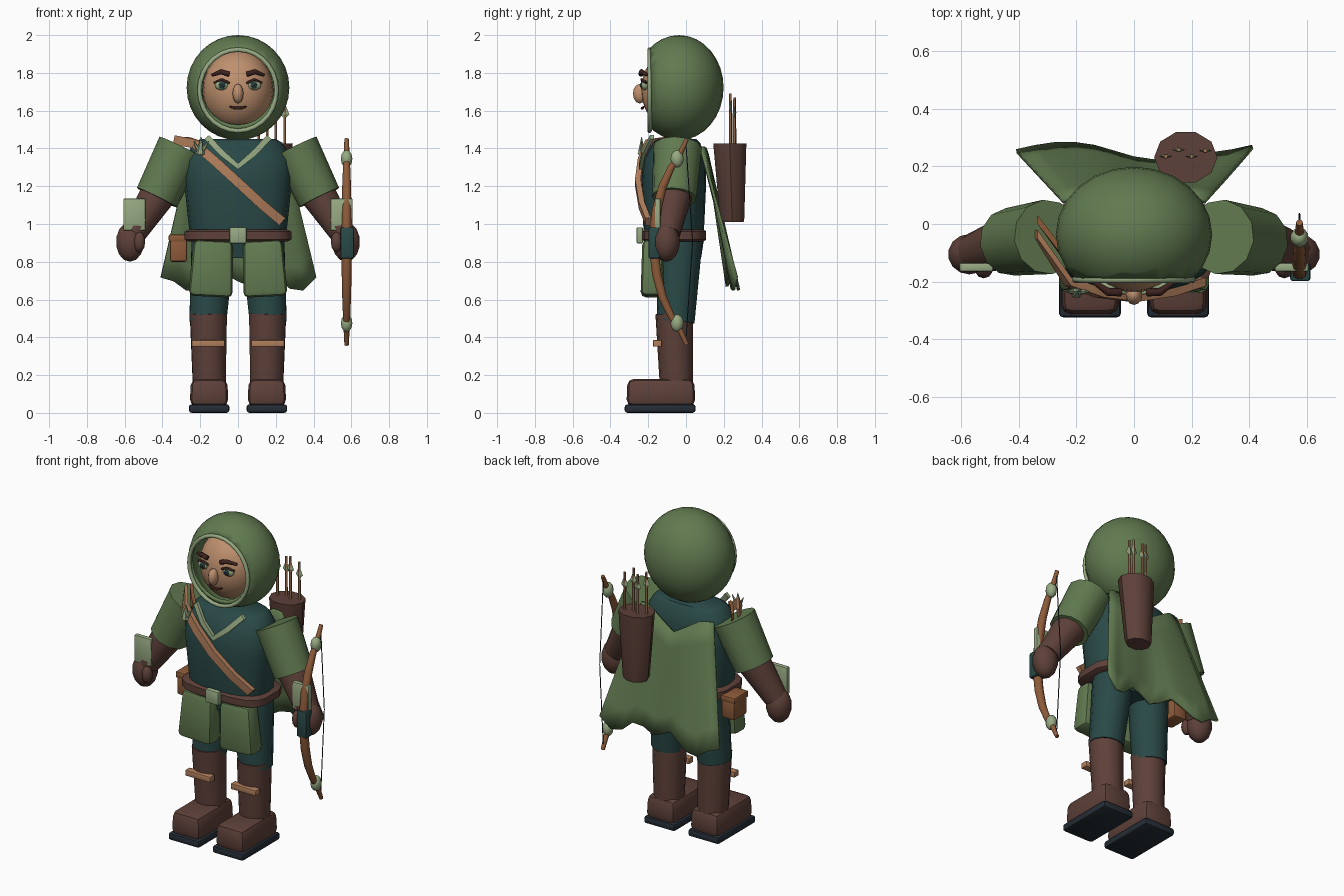
import bpy, bmesh, math
from mathutils import Vector, Matrix

if "Cube" in bpy.data.objects:
    bpy.data.objects.remove(bpy.data.objects["Cube"])


def mat(name, r, g, b):
    m = bpy.data.materials.new(name)
    m.diffuse_color = (r, g, b, 1)
    m.use_nodes = True
    m.node_tree.nodes["Principled BSDF"].inputs["Base Color"].default_value = m.diffuse_color
    return m


GREEN = mat("moss_green", .12, .195, .08)
TEAL = mat("deep_teal", .022, .066, .062)
BROWN = mat("dark_leather", .112, .052, .041)
SKIN = mat("skin", .52, .28, .155)
TAN = mat("tan_strap", .44, .21, .105)
WOOD = mat("warm_wood", .27, .105, .042)
SAGE = mat("pale_sage", .31, .40, .225)
NAVY = mat("sole_navy", .018, .026, .036)
DARK = mat("brow_brown", .045, .016, .013)


def link(name, mesh, m, angle=35):
    mesh.name = name
    mesh.materials.clear()
    mesh.materials.append(m)
    o = bpy.data.objects.new(name, mesh)
    bpy.context.collection.objects.link(o)
    bpy.ops.object.select_all(action='DESELECT')
    o.select_set(True)
    bpy.context.view_layer.objects.active = o
    if angle:
        bpy.ops.object.shade_smooth_by_angle(angle=math.radians(angle))
    return o


def finish(name, bm, m, angle=35):
    bmesh.ops.recalc_face_normals(bm, faces=bm.faces[:])
    me = bpy.data.meshes.new(name)
    bm.to_mesh(me)
    bm.free()
    return link(name, me, m, angle)


def ball(name, c, r, m, seg=16):
    bm = bmesh.new()
    bmesh.ops.create_uvsphere(bm, u_segments=seg, v_segments=max(6, seg // 2), radius=1)
    bmesh.ops.transform(bm, matrix=Matrix.Translation(c) @ Matrix.Diagonal((*r, 1)), verts=bm.verts)
    return finish(name, bm, m, 60)


def limb(name, a, b, r0, r1, m, seg=12):
    """Tapered cylinder from a to b."""
    a, b = Vector(a), Vector(b)
    bm = bmesh.new()
    bmesh.ops.create_cone(bm, cap_ends=True, segments=seg, radius1=r0, radius2=r1, depth=(b - a).length)
    rot = (b - a).to_track_quat('Z', 'Y').to_matrix().to_4x4()
    bmesh.ops.transform(bm, matrix=Matrix.Translation((a + b) / 2) @ rot, verts=bm.verts)
    return finish(name, bm, m, 40)


def box(name, c, size, m, bevel=.01, rot=0, top=1, depth_top=1):
    """Bevelled box, optionally narrowed at the top and rolled about y."""
    bm = bmesh.new()
    bmesh.ops.create_cube(bm, size=1)
    for v in bm.verts:
        if v.co.z > 0:
            v.co.x *= top
            v.co.y *= depth_top
        v.co = Vector(v.co[i] * size[i] for i in range(3))
    bmesh.ops.bevel(bm, geom=bm.edges[:], offset=bevel, segments=2, affect='EDGES', profile=.5)
    bmesh.ops.transform(bm, matrix=Matrix.Translation(c) @ Matrix.Rotation(rot, 4, 'Y'), verts=bm.verts)
    return finish(name, bm, m)


def loft(name, rings, m, seg=16, phase=0, power=1):
    """Stack of ellipses: (x, y, z, rx, ry)."""
    bm = bmesh.new()
    f = lambda t: math.copysign(abs(t) ** power, t)
    loops = []
    for x, y, z, rx, ry in rings:
        angs = [2 * math.pi * (i + phase) / seg for i in range(seg)]
        loops.append([bm.verts.new((x + rx * f(math.cos(t)), y + ry * f(math.sin(t)), z)) for t in angs])
    for p, q in zip(loops, loops[1:]):
        for i in range(seg):
            j = (i + 1) % seg
            bm.faces.new((p[i], p[j], q[j], q[i]))
    bm.faces.new(loops[0])
    bm.faces.new(loops[-1])
    return finish(name, bm, m, 40)


def rod(name, pts, r, m, radii=None, cyclic=False, res=2):
    cu = bpy.data.curves.new(name, 'CURVE')
    cu.dimensions = '3D'
    cu.bevel_depth, cu.bevel_resolution, cu.use_fill_caps = r, res, True
    sp = cu.splines.new('POLY')
    sp.points.add(len(pts) - 1)
    for i, p in enumerate(pts):
        sp.points[i].co = (*p, 1)
        sp.points[i].radius = radii[i] if radii else 1
    sp.use_cyclic_u = cyclic
    tmp = bpy.data.objects.new(name + "_path", cu)
    bpy.context.collection.objects.link(tmp)
    bpy.context.view_layer.update()
    me = bpy.data.meshes.new_from_object(tmp.evaluated_get(bpy.context.evaluated_depsgraph_get()))
    bpy.data.objects.remove(tmp)
    return link(name, me, m, 50)


def ribbon(name, pts, width, thick, m):
    """Flat band along pts, lying across the chest (width measured in xz)."""
    bm = bmesh.new()
    pts = [Vector(p) for p in pts]
    rows = []
    for i, p in enumerate(pts):
        d = pts[min(i + 1, len(pts) - 1)] - pts[max(i - 1, 0)]
        n = Vector((-d.z, 0, d.x)).normalized() * width / 2
        back = Vector((0, thick, 0))
        rows.append([bm.verts.new(q) for q in (p + n, p - n, p - n + back, p + n + back)])
    for a, b in zip(rows, rows[1:]):
        for i in range(4):
            bm.faces.new((a[i], a[(i + 1) % 4], b[(i + 1) % 4], b[i]))
    bm.faces.new(rows[0])
    bm.faces.new(rows[-1])
    return finish(name, bm, m, 30)


# Hood shell with a cut face opening and a pale rim
bm = bmesh.new()
bmesh.ops.create_uvsphere(bm, u_segments=24, v_segments=16, radius=1)
bmesh.ops.transform(bm, matrix=Matrix.Translation((0, -.037, 1.722)) @ Matrix.Diagonal((.272, .236, .278, 1)), verts=bm.verts)
bmesh.ops.bisect_plane(bm, geom=bm.verts[:] + bm.edges[:] + bm.faces[:], plane_co=(0, -.19, 0), plane_no=(0, -1, 0), clear_outer=True)
hood = finish("hood", bm, GREEN, 50)
sol = hood.modifiers.new("shell", 'SOLIDIFY')
sol.thickness, sol.offset = .02, -1
ring = [2 * math.pi * i / 28 for i in range(28)]
rod("hood_rim", [(.204 * math.cos(t), -.193, 1.708 + .215 * math.sin(t)) for t in ring], .012, SAGE, cyclic=True)

# Face
ball("head", (0, -.06, 1.71), (.187, .178, .212), SKIN, 24)
ball("nose", (0, -.245, 1.69), (.029, .036, .052), SKIN, 12)
rod("mouth", [(-.045, -.222, 1.622), (-.015, -.232, 1.613), (.015, -.232, 1.613), (.045, -.222, 1.622)], .008, DARK, [.5, 1, 1, .5])
for s in (1, -1):
    ball("eye", (s * .086, -.217, 1.735), (.038, .02, .027), SAGE, 14)
    ball("iris", (s * .084, -.234, 1.735), (.017, .008, .019), TEAL, 12)
    ball("pupil", (s * .084, -.240, 1.735), (.009, .005, .010), NAVY, 10)
    rod("eyelid", [(s * .045, -.226, 1.745), (s * .085, -.235, 1.765), (s * .126, -.212, 1.747)], .007, DARK)
    rod("eyebrow", [(s * .045, -.238, 1.793), (s * .09, -.236, 1.806), (s * .137, -.203, 1.788)], .014, DARK, [1, 1, .6])

# Torso, hips and belt
loft("tunic", [(0, -.065, .93, .25, .155), (0, -.065, 1.0, .262, .162), (0, -.065, 1.22, .285, .172),
               (0, -.06, 1.34, .288, .165), (0, -.05, 1.43, .235, .125), (0, -.045, 1.45, .2, .1)], TEAL, 20, power=.8)
loft("hips", [(0, -.045, .82, .21, .125), (0, -.05, .95, .24, .15)], TEAL, 16)
loft("belt", [(0, -.063, .908, .265, .16), (0, -.063, .918, .285, .172), (0, -.063, .96, .285, .172),
              (0, -.063, .97, .265, .16)], BROWN, 16, .5, .55)
box("buckle", (0, -.245, .94), (.09, .035, .085), SAGE, .008)
box("hip_pouch", (-.315, -.03, .865), (.09, .13, .13), WOOD, .012)
box("hip_pouch_flap", (-.317, -.03, .925), (.1, .14, .04), WOOD, .01)

# Chest strap, brooch and collar
ribbon("chest_strap", [(-.34, -.05, 1.445), (-.23, -.215, 1.425), (-.12, -.255, 1.33), (0, -.27, 1.22), (.13, -.25, 1.1), (.235, -.215, 1.012)], .05, .03, TAN)
ribbon("shoulder_strap", [(-.335, .0, 1.44), (-.26, -.1, 1.44), (-.2, -.17, 1.42)], .04, .03, WOOD)
for s, w in ((-1, .016), (0, .024), (1, .016)):
    limb("brooch_leaf", (-.2, -.235, 1.37), (-.195 + s * .04, -.235, 1.46 - abs(s) * .02), w, .002, SAGE, 6)
ribbon("collar", [(-.165, -.19, 1.46), (-.085, -.235, 1.375), (0, -.25, 1.305), (.085, -.235, 1.375), (.165, -.19, 1.46)], .032, .02, SAGE)

for s in (1, -1):
    # Legs, boots and skirt panels
    limb("trouser_leg", (s * .13, -.03, .92), (s * .16, -.055, .48), .118, .1, TEAL, 14)
    limb("boot_shaft", (s * .152, -.05, .13), (s * .157, -.062, .525), .088, .1, BROWN, 14)
    box("boot_strap", (s * .158, -.152, .368), (.175, .045, .035), TAN, .004)
    box("boot_foot", (s * .153, -.133, .108), (.205, .365, .145), BROWN, .035, 0, .94, .97)
    box("boot_sole", (s * .153, -.137, .023), (.215, .375, .045), NAVY, .014)
    box("skirt_panel", (s * .138, -.178, .765), (.235, .125, .3), GREEN, .03, -s * .05, .88, .85)

    # Arms, bracers and hands
    limb("sleeve", (s * .3, -.045, 1.405), (s * .43, -.062, 1.14), .13, .118, GREEN, 12)
    limb("forearm", (s * .41, -.058, 1.18), (s * .555, -.1, .95), .1, .07, BROWN, 12)
    box("bracer_plate", (s * .548, -.15, 1.05), (.118, .03, .17), SAGE, .007)
    ball("hand", (s * .572, -.105, .905), (.076, .072, .105), BROWN, 14)
    ball("thumb", (s * .522, -.155, .905), (.032, .034, .055), BROWN, 10)

# Cape: folded sheet flaring toward a ragged hem
bm = bmesh.new()
NX, NZ = 12, 6
hem = [.72, .70, .65, .66, .70, .74, .70, .67, .71, .72, .66, .65, .72]
fold = [.26, .275, .285, .285, .275, .255, .235, .225, .23, .24, .25, .26, .275]
grid = []
for j in range(NZ + 1):
    t = j / NZ
    row = []
    for i in range(NX + 1):
        u = 2 * i / NX - 1
        x = u * (.25 + .16 * t)
        z0 = 1.30 + .11 * min(1, abs(u) * 1.4)
        y0 = .13 - .045 * u * u
        row.append(bm.verts.new((x, y0 + (fold[i] - y0) * t, z0 + (hem[i] - z0) * t)))
    grid.append(row)
for a, b in zip(grid, grid[1:]):
    for i in range(NX):
        bm.faces.new((a[i], a[i + 1], b[i + 1], b[i]))
cape = finish("cape", bm, GREEN, 40)
cape.modifiers.new("cloth", 'SOLIDIFY').thickness = .015

# Quiver with arrows
loft("quiver", [(.175, .246, 1.01, .075, .062), (.175, .244, 1.03, .082, .068), (.18, .232, 1.425, .11, .092)], BROWN, 10)
for x, y, top in ((.11, .235, 1.69), (.155, .258, 1.67), (.2, .235, 1.69), (.248, .255, 1.66)):
    limb("arrow_shaft", (x, y, 1.35), (x, y, top), .009, .007, TAN, 6)
    bm = bmesh.new()
    bmesh.ops.create_cone(bm, segments=4, radius1=.024, radius2=0, depth=.06, cap_ends=True)
    bmesh.ops.transform(bm, matrix=Matrix.Translation((x, y, top - .05)) @ Matrix.Diagonal((1, .35, 1, 1)), verts=bm.verts)
    bmesh.ops.create_cone(bm, segments=4, radius1=0, radius2=.024, depth=.025, cap_ends=True,
                          matrix=Matrix.Translation((x, y, top - .0925)) @ Matrix.Diagonal((1, .35, 1, 1)))
    finish("arrow_fletching", bm, SAGE, 0)

# Bow held in the left hand
BX = .575
half = [(.005, .545), (-.03, .47), (-.08, .39), (-.125, .29), (-.155, .17), (-.168, .06)]
path = [(BX, y, .905 + z) for y, z in half] + [(BX, y, .905 - z) for y, z in reversed(half)]
rad = [.45, .6, .75, .9, 1, 1]
rod("bow_limbs", path, .026, WOOD, rad + rad[::-1], res=3)
box("bow_grip", (BX + .003, -.168, .9), (.07, .06, .165), TEAL, .008)
for z in (1.345, .475):
    ball("bow_knot", (BX, -.047, z), (.032, .035, .047), SAGE, 10)
rod("bow_string", [(BX, .0, 1.42), (BX, .035, .905), (BX, .0, .39)], .003, NAVY, res=1)
